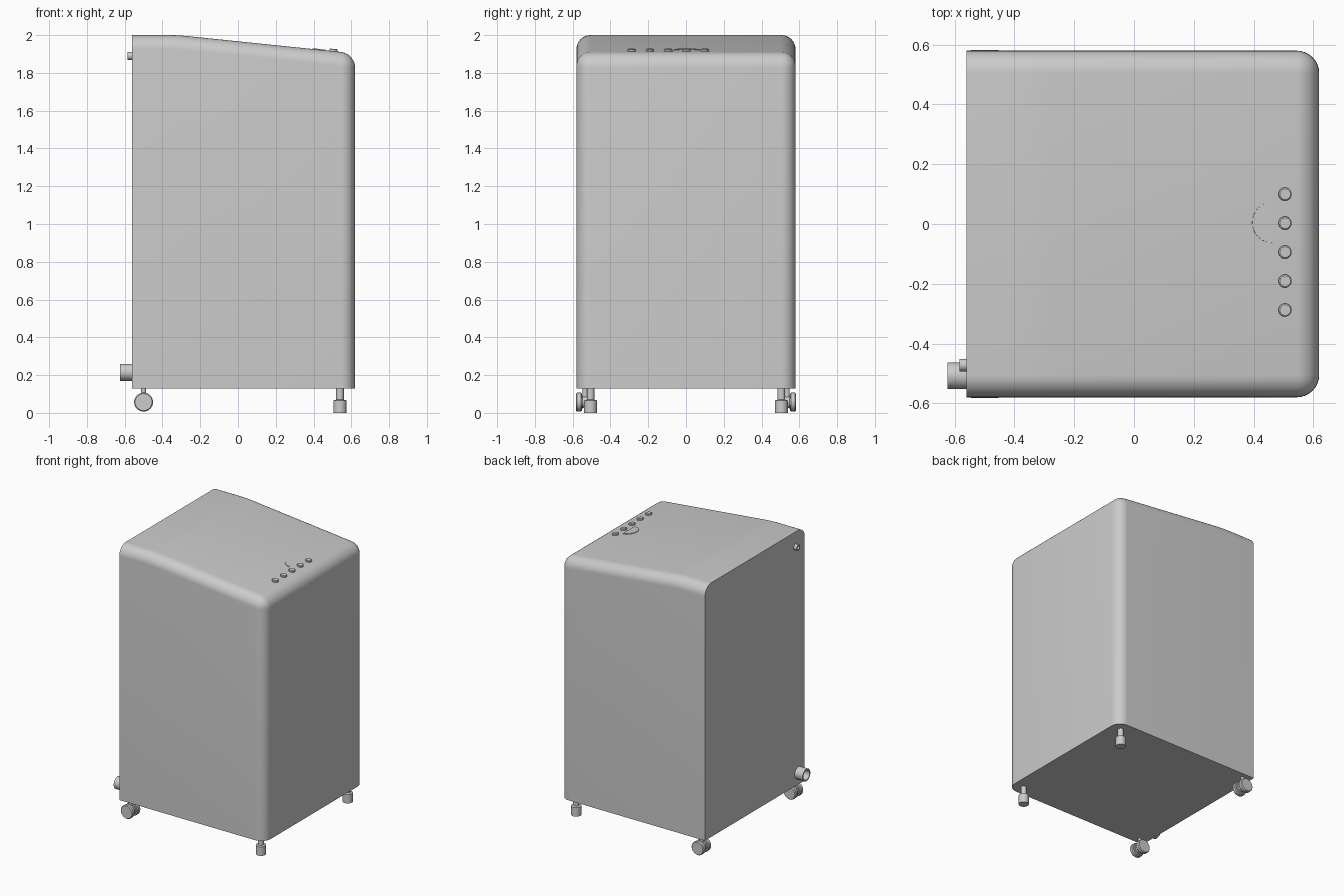
import bpy, bmesh, math
from mathutils import Vector, Matrix

if "Cube" in bpy.data.objects:
    bpy.data.objects.remove(bpy.data.objects["Cube"], do_unlink=True)

grey = bpy.data.materials.new("light_grey")
grey.use_nodes = True
GREY = (0.6, 0.6, 0.6, 1)
grey.diffuse_color = GREY
grey.node_tree.nodes["Principled BSDF"].inputs["Base Color"].default_value = GREY

SLOPE = -0.103
TILT = Matrix.Rotation(-math.atan(SLOPE), 4, 'Y')


def lid_z(x):
    return 2.0 + SLOPE * (x + 0.32)


def finish(name, bm, angle=30):
    bmesh.ops.recalc_face_normals(bm, faces=bm.faces)
    mesh = bpy.data.meshes.new(name)
    bm.to_mesh(mesh)
    bm.free()
    mesh.materials.append(grey)
    ob = bpy.data.objects.new(name, mesh)
    bpy.context.collection.objects.link(ob)
    bpy.ops.object.select_all(action='DESELECT')
    ob.select_set(True)
    bpy.context.view_layer.objects.active = ob
    bpy.ops.object.shade_smooth_by_angle(angle=math.radians(angle))
    return ob


def prism(bm, points, direction):
    """Extrude a closed outline along a direction."""
    face = bm.faces.new([bm.verts.new(p) for p in points])
    new = bmesh.ops.extrude_face_region(bm, geom=[face])["geom"]
    moved = [v for v in new if isinstance(v, bmesh.types.BMVert)]
    bmesh.ops.translate(bm, verts=moved, vec=direction)


def lathe(bm, profile, origin, axis, steps=32):
    """Spin a (radius, distance along axis) profile around the axis."""
    turn = Vector((0, 0, 1)).rotation_difference(Vector(axis)).to_matrix().to_4x4()
    place = Matrix.Translation(origin) @ turn
    verts = [bm.verts.new(place @ Vector((r, 0, h))) for r, h in profile]
    edges = [bm.edges.new(pair) for pair in zip(verts, verts[1:])]
    spun = bmesh.ops.spin(bm, geom=verts + edges, cent=origin, axis=axis,
                          angle=math.tau, steps=steps)
    bmesh.ops.remove_doubles(bm, verts=bm.verts, dist=1e-5)


# Cabinet: side profile with a sloping lid, rounded except at back and bottom
BACK, FRONT, HALF = -0.56, 0.62, 0.58
profile = [(BACK, 0.13), (FRONT, 0.13), (FRONT, lid_z(FRONT)),
           (-0.28, 1.996), (-0.32, 1.999), (-0.36, 2.0), (BACK, 2.0)]
bm = bmesh.new()
prism(bm, [(x, -HALF, z) for x, z in profile], (0, 2 * HALF, 0))


def is_rounded(edge):
    a, b = (v.co for v in edge.verts)
    if max(a.x, b.x) < BACK + 0.01 or max(a.z, b.z) < 0.2:
        return False
    on_side = abs(a.y - b.y) < 0.01
    at_front = min(a.x, b.x) > FRONT - 0.01
    return on_side and not (a.z < 0.2 and not at_front) or at_front


bmesh.ops.bevel(bm, geom=[e for e in bm.edges if is_rounded(e)], offset=0.075,
                segments=8, profile=0.5, affect='EDGES', clamp_overlap=False)
finish("cabinet", bm)

# Row of control buttons on the lid
bm = bmesh.new()
normal = TILT @ Vector((0, 0, 1))
for i in range(5):
    lathe(bm, [(0, 0.012), (0.018, 0.012), (0.022, 0.009), (0.022, -0.01)],
          Vector((0.505, 0.1 - 0.097 * i, lid_z(0.505))), normal, 24)
finish("control_buttons", bm)

# Raised crescent beside the buttons
bm = bmesh.new()


def arc(cx, radius, spread, n=16):
    return [(cx - radius * math.cos(t), 0.005 + radius * math.sin(t))
            for t in (spread * (2 * i / n - 1) for i in range(n + 1))]


outer = arc(0.463, 0.068, math.radians(90))
inner = arc(0.4965, 0.0675 + 0.0085, math.radians(63.5))
outline = outer + inner[::-1]
prism(bm, [(x, y, lid_z(x) - 0.003) for x, y in outline], normal * 0.007)
finish("crescent_mark", bm)

# Front levelling feet
for side, y in (("left", 0.505), ("right", -0.505)):
    bm = bmesh.new()
    lathe(bm, [(0, 0), (0.034, 0), (0.034, 0.066), (0.02, 0.07), (0.02, 0.14)],
          Vector((0.54, y, 0)), (0, 0, 1))
    finish("front_foot_" + side, bm)

# Rear twin-wheel casters
for side, s in (("left", 1), ("right", -1)):
    bm = bmesh.new()
    centre = Vector((-0.5, s * 0.535, 0.057))
    wheel = [(0, 0), (0.034, 0), (0.038, 0.004), (0.045, 0.004), (0.05, 0.01),
             (0.05, 0.03), (0.045, 0.036), (0, 0.036)]
    for d in (-1, 1):
        lathe(bm, wheel, centre + Vector((0, d * 0.012, 0)), (0, d, 0))
    lathe(bm, [(0, -0.014), (0.03, -0.014), (0.03, 0.014), (0, 0.014)],
          centre, (0, 1, 0))
    lathe(bm, [(0.013, 0), (0.013, 0.08)], centre, (0, 0, 1), 16)
    finish("rear_caster_" + side, bm)

# Hollow drain pipe and small cable outlet on the back
bm = bmesh.new()
lathe(bm, [(0, 0.002), (0.036, 0.002), (0.036, 0.065), (0.045, 0.065), (0.045, 0)],
      Vector((BACK, -0.508, 0.215)), (-1, 0, 0))
finish("drain_pipe", bm)
bm = bmesh.new()
lathe(bm, [(0, 0.008), (0.013, 0.008), (0.013, 0.024), (0.021, 0.024), (0.021, 0)],
      Vector((BACK, -0.472, 1.89)), (-1, 0, 0), 24)
finish("cable_outlet", bm)
